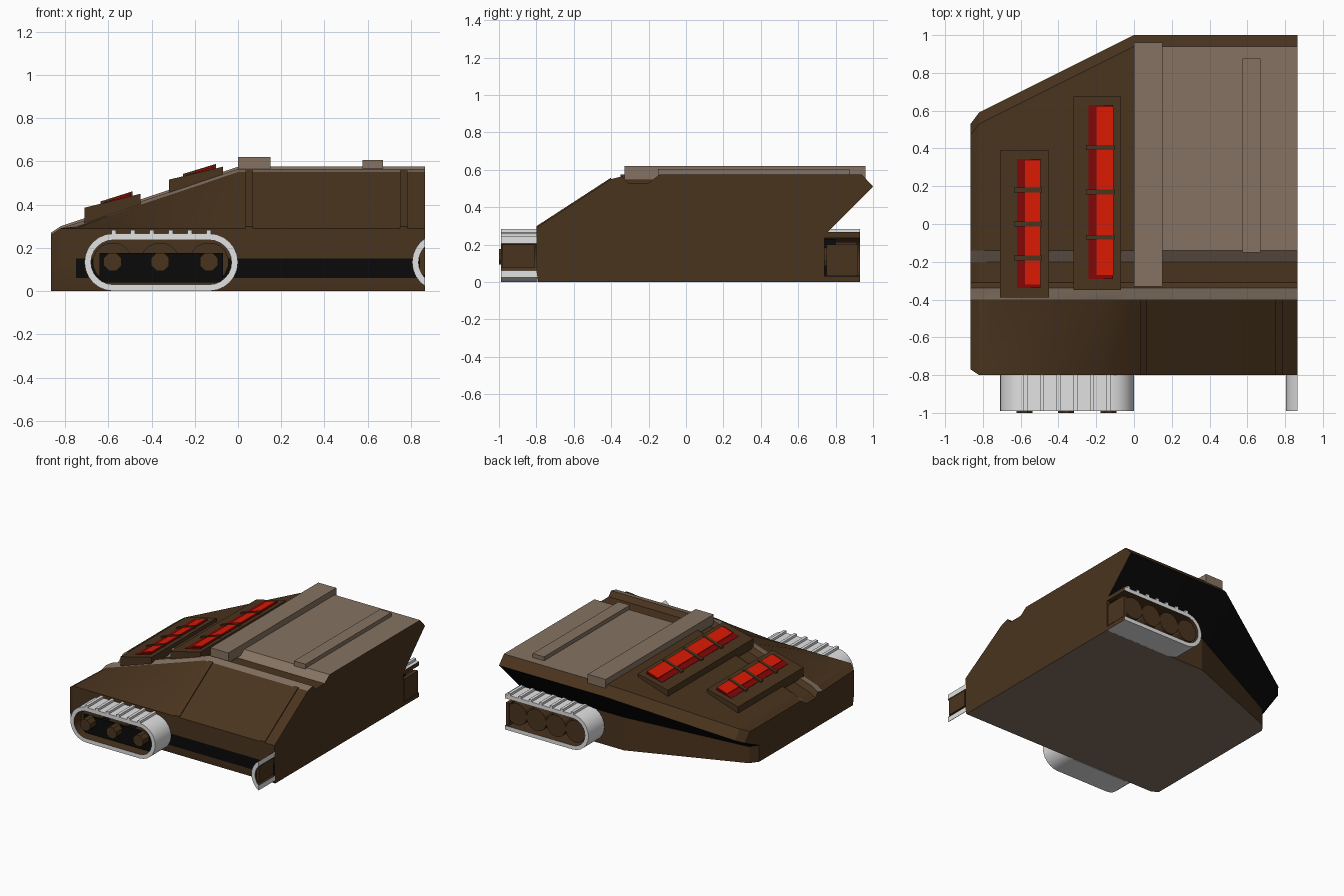
import bpy, bmesh, math
from mathutils import Vector

if "Cube" in bpy.data.objects:
    bpy.data.objects.remove(bpy.data.objects["Cube"])

XR = 0.865  # flat right-hand end of the model


def mat(name, r, g, b):
    m = bpy.data.materials.new(name)
    m.diffuse_color = (r, g, b, 1)
    m.use_nodes = True
    m.node_tree.nodes["Principled BSDF"].inputs["Base Color"].default_value = m.diffuse_color
    return m


BROWN = mat("rust brown", .068, .034, .013)
TAUPE = mat("pale taupe", .235, .170, .122)
BLACK = mat("shadow black", .003, .003, .003)
WHITE = mat("track grey white", .76, .76, .76)
RED = mat("window red", .70, .010, .001)
DEEP = mat("deep red", .22, .002, .002)


def finish(bm, name, mats, smooth=False):
    bmesh.ops.recalc_face_normals(bm, faces=bm.faces)
    me = bpy.data.meshes.new(name)
    bm.to_mesh(me)
    bm.free()
    for m in mats:
        me.materials.append(m)
    ob = bpy.data.objects.new(name, me)
    bpy.context.collection.objects.link(ob)
    if smooth:
        bpy.ops.object.select_all(action='DESELECT')
        ob.select_set(True)
        bpy.context.view_layer.objects.active = ob
        bpy.ops.object.shade_smooth_by_angle(angle=math.radians(smooth))
    return ob


def prism(name, pts, y0, y1, m):
    """Extrude an x-z profile along y."""
    bm = bmesh.new()
    a = [bm.verts.new((x, y0, z)) for x, z in pts]
    b = [bm.verts.new((x, y1, z)) for x, z in pts]
    n = len(pts)
    for i in range(n):
        bm.faces.new((a[i], a[(i + 1) % n], b[(i + 1) % n], b[i]))
    bm.faces.new(a)
    bm.faces.new(b[::-1])
    return finish(bm, name, [m])


def box(name, x0, x1, y0, y1, z0, z1, m):
    return prism(name, [(x0, z0), (x1, z0), (x1, z1), (x0, z1)], y0, y1, m)


def disc(name, x, z, r, y0, y1, m, n=16):
    pts = [(x + r * math.cos(2 * math.pi * (i + .5) / n),
            z + r * math.sin(2 * math.pi * (i + .5) / n)) for i in range(n)]
    return prism(name, pts, y0, y1, m)


# Hull: one cross-section lofted along x, sinking and narrowing to the left
PROFILE = [(-.79, 0), (-.80, .06), (-.80, .15), (-.80, .29), (-.40, .55), (-.34, .565),
           (-.31, .53), (-.20, .53), (-.14, .575), (.94, .575), (1.0, .51), (.74, .25), (.74, 0)]


def section(x):
    t = min(max(-x / .82, 0), 1)
    out = []
    for i, (y, z) in enumerate(PROFILE):
        if 4 <= i <= 10:
            z -= .275 * t
        if i in (9, 10):
            y -= .41 * t
        if i >= 11:
            y -= .32 * t
            z *= 1 - .5 * t
        if x < -.83:  # chamfered left end
            y += .03 if i < 4 else (-.06 if i > 8 else 0)
            z = min(z - (.03 if z > .2 else 0), .27)
        out.append((x, y, z))
    return out


bm = bmesh.new()
xs = [-XR, -.82, -.75, -.6, -.45, -.3, -.15, 0, XR]
rows = [[bm.verts.new(p) for p in section(x)] for x in xs]
n = len(PROFILE)
for k in range(len(xs) - 1):
    for i in range(n):
        j = (i + 1) % n
        f = bm.faces.new((rows[k][i], rows[k][j], rows[k + 1][j], rows[k + 1][i]))
        f.material_index = {4: 1, 7: 1, 10: 2, n - 1: 1}.get(i, 0)
        if i == 1 and k >= 2:
            f.material_index = 2
        if i == 8 and xs[k] >= 0:
            f.material_index = 1
bm.faces.new(rows[0])
bm.faces.new(rows[-1][::-1])
finish(bm, "hull", [BROWN, TAUPE, BLACK], smooth=15)

# Raised deck strips
box("deck_cross_strip", 0, .15, -.33, .96, .545, .62, TAUPE)
box("deck_slat", .575, .67, -.15, .875, .56, .605, TAUPE)

# Ribs on the sloping front
for i, x in enumerate((.035, .75)):
    bm = bmesh.new()
    bmesh.ops.create_cube(bm, size=1)
    for v in bm.verts:
        s = v.co.y + .5
        v.co = Vector((x + .035 * (v.co.x + .5), -.80 + .40 * s,
                       .29 + .26 * s + .016 * v.co.z))
    finish(bm, f"front_rib_{i}", [BROWN])


# Window panels: frame, deep red bed, bright panes and cross bars
def window(tag, x0, x1, z0, z1, y0, y1, rx0, rx1, ry0, ry1, bars):
    prism("window_frame_" + tag, [(x0, z0 - .07), (x1, z1 - .06), (x1, z1), (x0, z0)], y0, y1, BROWN)

    def surf(x):
        return z0 + (z1 - z0) * (x - x0) / (x1 - x0)

    def top(x):
        return surf(x) + .002 + .010 * (x - rx0) / (rx1 - rx0)

    prism("window_bed_" + tag, [(rx0, surf(rx0) - .02), (rx1, surf(rx1) - .02),
                                (rx1, top(rx1)), (rx0, top(rx0))], ry0, ry1, DEEP)
    px = rx0 + .042
    edges = [ry0] + sorted(bars) + [ry1]
    for i in range(len(edges) - 1):
        prism(f"window_pane_{tag}_{i}", [(px, top(px)), (rx1 + .001, top(rx1)), (rx1 + .001, top(rx1) + .005),
                                         (px, top(px) + .005)],
              edges[i] + (.02 if i == 0 else .01), edges[i + 1] - .01, RED)
    for i, y in enumerate(bars):
        a, b = rx0 - .015, rx1 + .008
        prism(f"window_bar_{tag}_{i}", [(a, surf(a) - .01), (b, surf(b) - .01), (b, top(b) + .008),
                                        (a, top(a) + .01)], y - .013, y + .013, BROWN)


window("low", -.71, -.45, .385, .45, -.39, .39, -.62, -.495, -.34, .345, (-.18, 0, .18))
window("high", -.32, -.07, .515, .575, -.35, .675, -.24, -.11, -.29, .63, (-.07, .17, .405))


# Tracks: stadium belt with lugs and wheels, cut off at the right end
def belt(name, x0, x1, y0, y1, R=.133, t=.03):
    def loop(r):
        pts = []
        for cx, a0 in ((x1 - R, -90), (x0 + R, 90)):
            for i in range(13):
                a = math.radians(a0 + 15 * i)
                pts.append((cx + r * math.cos(a), R + r * math.sin(a)))
        return pts
    bm = bmesh.new()
    rings = [[bm.verts.new((x, y, z)) for x, z in loop(r)]
             for r, y in ((R, y0), (R, y1), (R - t, y1), (R - t, y0))]
    m = len(rings[0])
    for k in range(4):
        for i in range(m):
            j = (i + 1) % m
            f = bm.faces.new((rings[k][i], rings[k][j], rings[(k + 1) % 4][j], rings[(k + 1) % 4][i]))
            f.material_index = 1 if k == 2 else 0
    bmesh.ops.recalc_face_normals(bm, faces=bm.faces)
    if x1 > XR:
        geom = bm.verts[:] + bm.edges[:] + bm.faces[:]
        cut = bmesh.ops.bisect_plane(bm, geom=geom, plane_co=(XR, 0, 0), plane_no=(1, 0, 0), clear_outer=True)
        bmesh.ops.holes_fill(bm, edges=[e for e in cut['geom_cut'] if isinstance(e, bmesh.types.BMEdge)])
    finish(bm, name, [WHITE, BROWN], smooth=30)


belt("front_track_belt", -.71, 0, -.99, -.795)
belt("front_right_track_belt", .805, 1.515, -.99, -.795)
belt("rear_track_belt", .165, 1.565, .735, .93)

for i in range(6):
    x = -.575 + .088 * i
    box(f"front_track_lug_{i}", x - .011, x + .011, -.99, -.795, .255, .283, WHITE)
for i in range(7):
    x = .30 + .088 * i
    box(f"rear_track_lug_{i}", x - .011, x + .011, .735, .93, .255, .283, WHITE)

# Front wheels, dark axle bar and hubs
box("front_axle_bar", -.64, -.07, -.93, -.79, .04, .175, BLACK)
for i, x in enumerate((-.58, -.36, -.135)):
    disc(f"front_wheel_{i}", x, .133, .092, -.92, -.79, BROWN)
    disc(f"front_hub_{i}", x, .135, .045, -1.0, -.92, BROWN, 8)

# Rear wheels against a dark backing
box("rear_axle_bar", .26, .84, .735, .80, .035, .23, BLACK)
for i in range(4):
    disc(f"rear_wheel_{i}", .285 + .163 * i, .133, .083, .74, .915, BROWN)

# Sliced wheels showing at the right-hand end
box("rear_wheel_cut", .835, XR - .001, .75, .92, .033, .20, BROWN)
box("front_wheel_cut", .84, XR - .001, -.98, -.81, .075, .20, BROWN)
